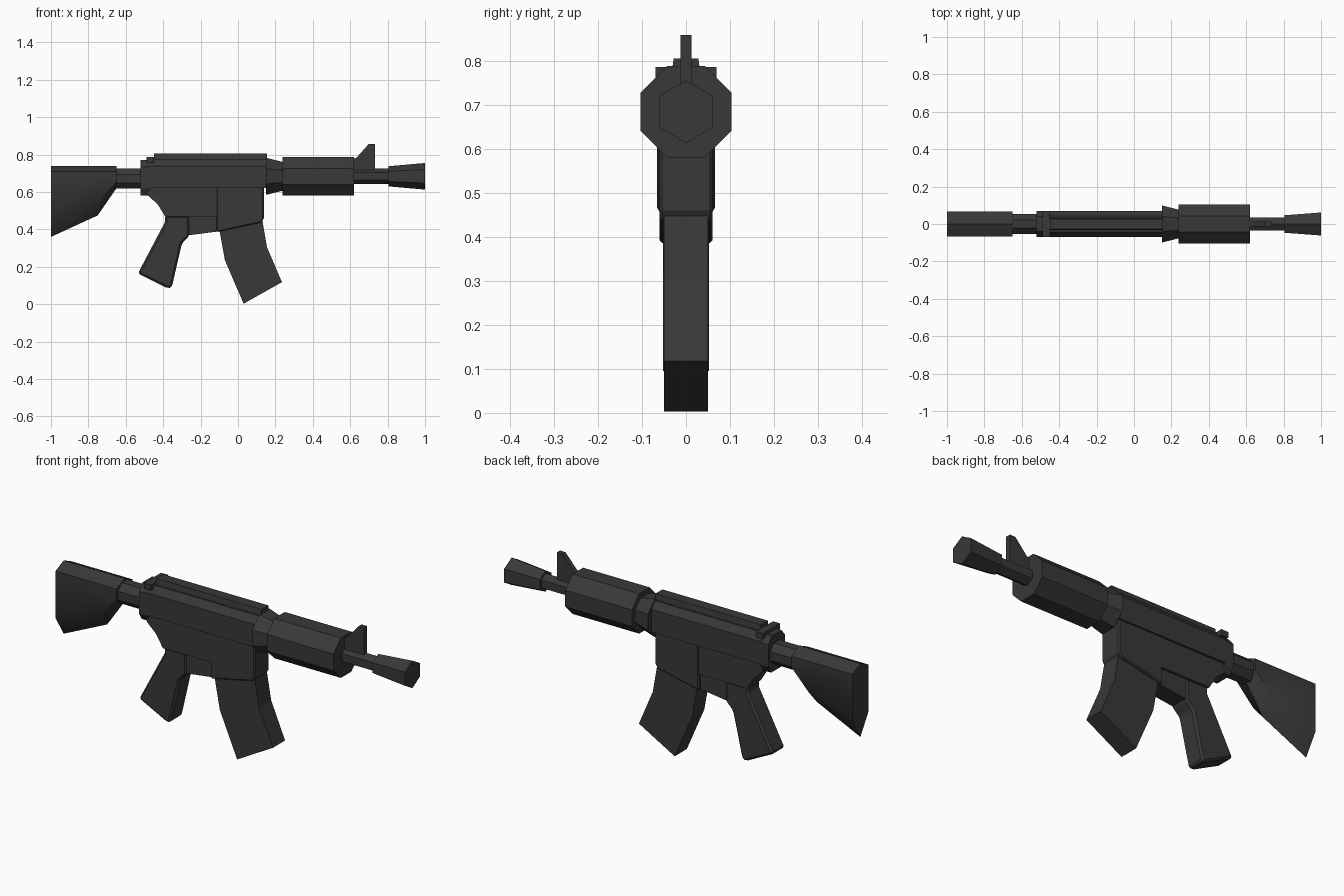
import bpy, bmesh, math

if "Cube" in bpy.data.objects:
    bpy.data.objects.remove(bpy.data.objects["Cube"])

mat = bpy.data.materials.new("dark_gunmetal")
mat.diffuse_color = (0.04, 0.04, 0.04, 1)
mat.use_nodes = True
mat.node_tree.nodes["Principled BSDF"].inputs["Base Color"].default_value = mat.diffuse_color
AXIS_Z = 0.684  # height of the barrel line


def loft(name, rings, smooth=0, bevel=0):
    """Skin a closed solid over a list of equally sized point rings."""
    bm = bmesh.new()
    vs = [[bm.verts.new(p) for p in r] for r in rings]
    n = len(vs[0])
    for a, b in zip(vs, vs[1:]):
        for i in range(n):
            j = (i + 1) % n
            bm.faces.new((a[i], a[j], b[j], b[i]))
    bm.faces.new(vs[0])
    bm.faces.new(vs[-1])
    bmesh.ops.recalc_face_normals(bm, faces=bm.faces)
    me = bpy.data.meshes.new(name)
    bm.to_mesh(me)
    bm.free()
    me.materials.append(mat)
    ob = bpy.data.objects.new(name, me)
    bpy.context.collection.objects.link(ob)
    if bevel:
        m = ob.modifiers.new("chamfer", 'BEVEL')
        m.width, m.segments = bevel, 1
    if smooth:
        bpy.ops.object.select_all(action='DESELECT')
        ob.select_set(True)
        bpy.context.view_layer.objects.active = ob
        bpy.ops.object.shade_smooth_by_angle(angle=math.radians(smooth))
    return ob


def plate(name, pts, w, **kw):
    """Side profile (x, z) extruded across y."""
    return loft(name, [[(x, y, z) for x, z in pts] for y in (-w, w)], **kw)


def tube(name, stations, n, turn=0.0, **kw):
    """Faceted round body along x from (x, radius) stations."""
    ang = [math.tau * (i + turn) / n for i in range(n)]
    return loft(name, [[(x, r * math.sin(a), AXIS_Z + r * math.cos(a)) for a in ang]
                       for x, r in stations], **kw)


def bar(name, x0, x1, half):
    """Symmetric cross-section (y, z) swept along x."""
    sec = half + [(-y, z) for y, z in reversed(half)]
    return loft(name, [[(x, y, z) for y, z in sec] for x in (x0, x1)])


# shoulder stock: six-sided section that deepens toward the rear
rings = []
for x, bottom in ((-1, .36), (-.75, .475), (-.65, .62)):
    top, h, w = .74, .74 - bottom, .066
    lo = bottom + .28 * h
    rings.append([(x, 0, top), (x, w, top - .03), (x, w, lo),
                  (x, 0, bottom), (x, -w, lo), (x, -w, top - .03)])
loft("stock", rings, smooth=40)

# buffer tube and rear collar
tube("buffer_tube", [(-.66, .059), (-.51, .059)], 8, .5).location.z = -.012
bar("rear_collar", -.52, -.47, [(.04, .77), (.069, .735), (.069, .62), (.045, .582)])

# upper body, sight rail and cocking handle
bar("upper_body", -.48, .155, [(.042, .775), (.069, .74), (.069, .622)])
bar("top_rail", -.45, .155, [(.028, .805), (.033, .77)])
bar("cocking_handle", -.49, -.45, [(.069, .786), (.069, .757)])

# lower body, trigger guard and magazine well
plate("lower_body", [(-.48, .625), (-.48, .58), (-.43, .535), (-.39, .47),
                     (-.11, .47), (-.11, .625)], .058)
plate("trigger_guard", [(-.30, .48), (-.27, .368), (-.10, .39), (-.10, .48)], .045)
plate("magazine_well", [(-.115, .63), (-.115, .385), (.125, .437), (.138, .46), (.138, .63)],
      .06, bevel=.006)
plate("magazine", [(-.10, .40), (-.07, .235), (.03, .003), (.235, .118),
                   (.155, .305), (.13, .45)], .05)

# pistol grip
plate("grip", [(-.39, .475), (-.26, .475), (-.26, .365), (-.30, .325), (-.345, .13),
               (-.355, .09), (-.375, .085), (-.535, .165), (-.39, .44)], .052, bevel=.014)

# barrel group
tube("delta_ring", [(.15, .107), (.24, .083)], 8, .5)
tube("handguard", [(.238, .112), (.62, .112)], 8, .5)
tube("barrel", [(.60, .041), (.83, .041)], 6)
tube("muzzle", [(.805, .054), (1.0, .071)], 6)
plate("front_sight", [(.61, .70), (.61, .775), (.635, .785), (.70, .858),
                      (.732, .858), (.732, .70)], .013)
